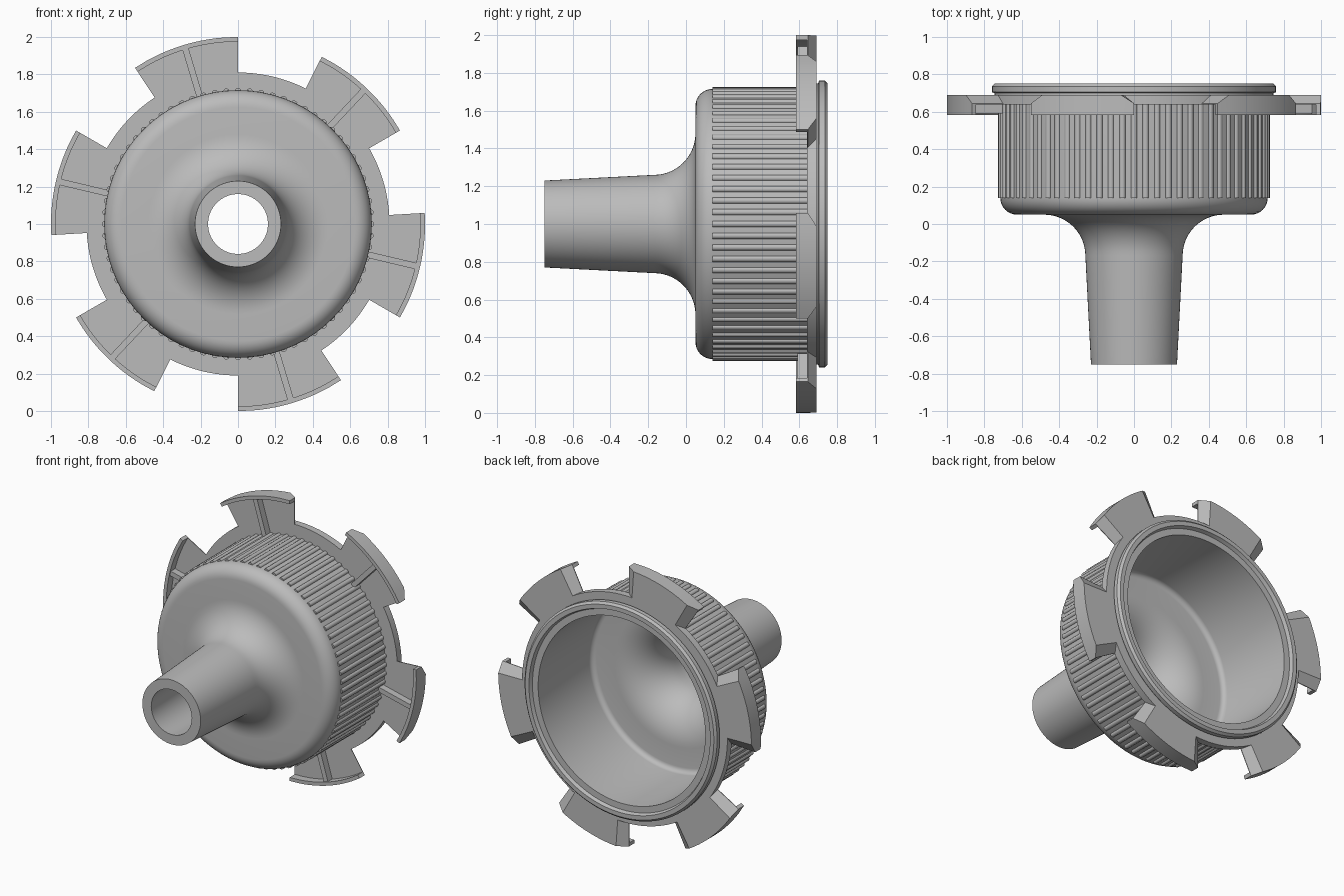
import bpy, bmesh, math
from mathutils import Matrix, Vector

if "Cube" in bpy.data.objects:
    bpy.data.objects.remove(bpy.data.objects["Cube"], do_unlink=True)

grey = bpy.data.materials.new("plain grey")
grey.use_nodes = True
colour = (0.5, 0.5, 0.5, 1)
grey.diffuse_color = colour
grey.node_tree.nodes["Principled BSDF"].inputs["Base Color"].default_value = colour


def place(radius, y, degrees):
    """Point at a radius and angle around the part's front-to-back axis."""
    a = math.radians(degrees)
    return Vector((radius * math.cos(a), y, 1 + radius * math.sin(a)))


def arc(centre, radius, start, end, steps=10):
    """Arc in the (radius, y) plane."""
    return [(centre[0] + radius * math.cos(math.radians(start + (end - start) * i / steps)),
             centre[1] + radius * math.sin(math.radians(start + (end - start) * i / steps)))
            for i in range(steps + 1)]


def sweep(bm, sections, closed=False):
    """Join equal (angle, outline) sections into a solid."""
    rings = [[bm.verts.new(place(r, y, ang)) for r, y in outline] for ang, outline in sections]
    n = len(rings[0])
    pairs = list(zip(rings, rings[1:]))
    if closed:
        pairs.append((rings[-1], rings[0]))
    else:
        bm.faces.new(rings[0])
        bm.faces.new(rings[-1][::-1])
    for a, b in pairs:
        for i in range(n):
            j = (i + 1) % n
            bm.faces.new((a[i], b[i], b[j], a[j]))


def finish(name, bm, angle=30):
    bmesh.ops.recalc_face_normals(bm, faces=bm.faces)
    mesh = bpy.data.meshes.new(name)
    bm.to_mesh(mesh)
    bm.free()
    mesh.materials.append(grey)
    ob = bpy.data.objects.new(name, mesh)
    bpy.context.collection.objects.link(ob)
    bpy.ops.object.select_all(action="DESELECT")
    ob.select_set(True)
    bpy.context.view_layer.objects.active = ob
    bpy.ops.object.shade_smooth_by_angle(angle=math.radians(angle))
    return ob


# Hollow body: spout, flared shoulder, drum, flange, collar, then the inside
profile = [(0.16, -0.75), (0.23, -0.75)]
profile += arc((0.48, -0.17), 0.22, 180, 90, 14)
profile += arc((0.625, 0.14), 0.09, -90, 0, 8)
profile += [(0.715, 0.64), (0.81, 0.64), (0.81, 0.69), (0.745, 0.69), (0.745, 0.7),
            (0.76, 0.705), (0.76, 0.735), (0.745, 0.75), (0.715, 0.75), (0.705, 0.725),
            (0.66, 0.725)]
profile += arc((0.62, 0.16), 0.035, 0, -90, 5)
profile += arc((0.48, -0.17), 0.295, 90, 180, 14)
bm = bmesh.new()
segments = 128
sweep(bm, [(360 * i / segments, profile) for i in range(segments)], closed=True)
finish("hollow_body", bm)

# Grip ridges around the drum
bm = bmesh.new()
ridges = 72
for k in range(ridges):
    mid = 360 * k / ridges
    bumps = [(mid + 1.3 * math.cos(math.radians(t)), 0.714 + 0.013 * math.sin(math.radians(t)))
             for t in range(0, 181, 36)]
    outline = [(mid - 1.3, 0.705), (mid + 1.3, 0.705)] + bumps
    front = [bm.verts.new(place(r, 0.14, a)) for a, r in outline]
    back = [bm.verts.new(place(r, 0.645, a)) for a, r in outline]
    bm.faces.new(front)
    bm.faces.new(back[::-1])
    for i in range(len(front)):
        j = (i + 1) % len(front)
        bm.faces.new((front[i], back[i], back[j], front[j]))
finish("grip_ridges", bm, 40)


def tab_outline(back):
    return [(0.79, 0.64), (0.975, 0.64), (0.975, 0.583), (1, 0.583), (1, back), (0.79, back)]


# Six locking tabs with a front lip, ramped ends and a stiffening rib
span, ramp = 33.4, 4
for k in range(6):
    start = 30 + 60 * k
    bm = bmesh.new()
    sections = [(start, tab_outline(0.645))]
    sections += [(start + ramp + (span - 2 * ramp) * i / 10, tab_outline(0.69)) for i in range(11)]
    sections += [(start + span, tab_outline(0.645))]
    sweep(bm, sections)
    finish(f"locking_tab_{k + 1}", bm, 25)

    bm = bmesh.new()
    turn = Matrix.Rotation(-math.radians(start + span / 2), 4, "Y")
    shape = Matrix.Translation((0.845, 0.618, 0)) @ Matrix.Diagonal((0.27, 0.054, 0.034, 1))
    bmesh.ops.create_cube(bm, size=1, matrix=Matrix.Translation((0, 0, 1)) @ turn @ shape)
    finish(f"tab_rib_{k + 1}", bm)
